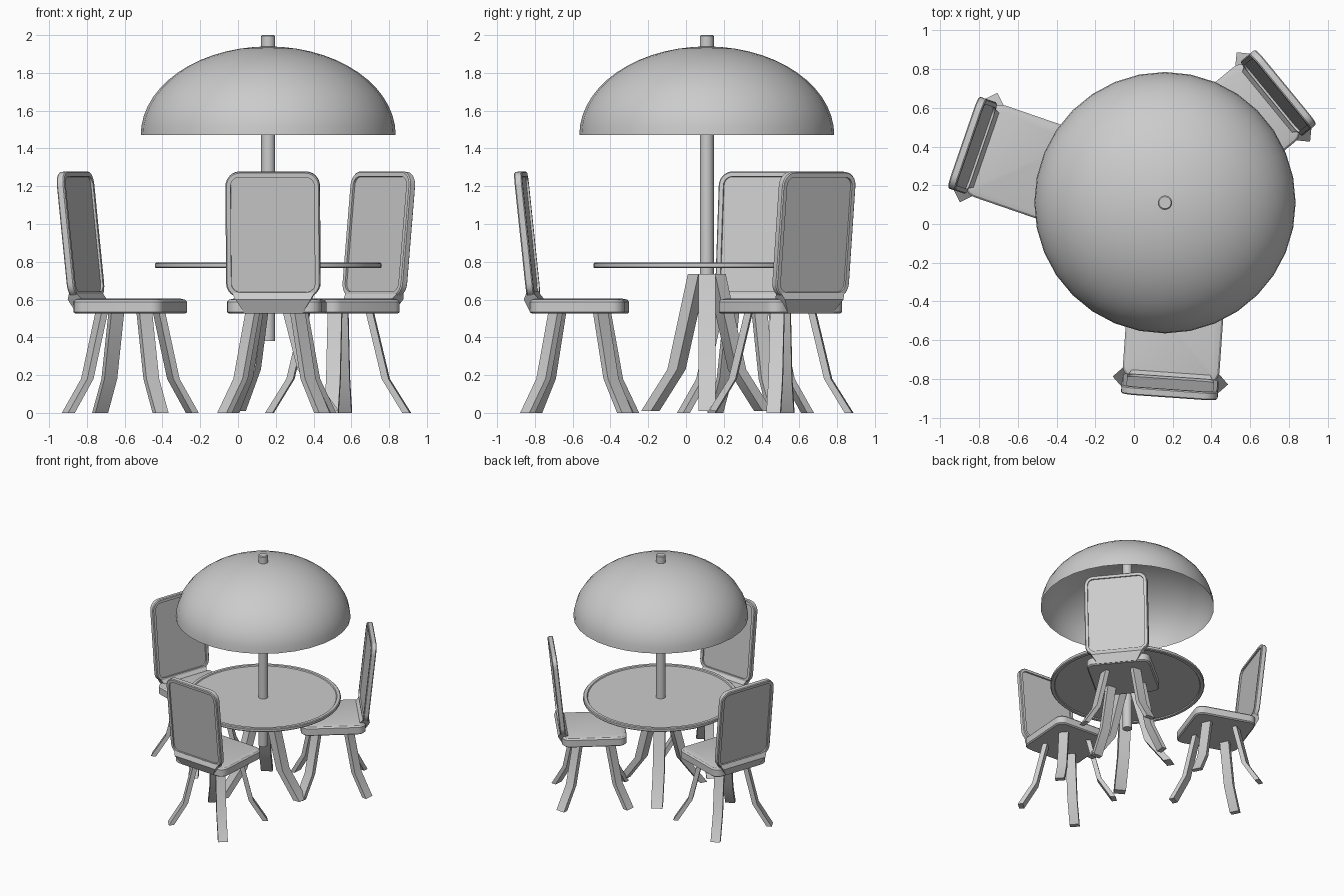
import bpy
import bmesh
from math import radians, sin, cos, tau
from mathutils import Matrix, Vector

cube = bpy.data.objects.get("Cube")
if cube:
    bpy.data.objects.remove(cube, do_unlink=True)


def loft(name, rings, caps=True, smooth_angle=32):
    """Skin a stack of equal-sized rings into one mesh."""
    bm = bmesh.new()
    loops = [[bm.verts.new(p) for p in ring] for ring in rings]
    n = len(loops[0])
    for a, b in zip(loops, loops[1:]):
        for i in range(n):
            j = (i + 1) % n
            bm.faces.new((a[i], a[j], b[j], b[i]))
    if caps:
        bm.faces.new(loops[0][::-1])
        bm.faces.new(loops[-1])
    bmesh.ops.recalc_face_normals(bm, faces=bm.faces)
    mesh = bpy.data.meshes.new(name)
    bm.to_mesh(mesh)
    bm.free()
    mesh.shade_smooth()
    mesh.set_sharp_from_angle(angle=radians(smooth_angle))
    return mesh


def place(name, mesh, matrix):
    obj = bpy.data.objects.new(name, mesh)
    bpy.context.collection.objects.link(obj)
    obj.matrix_world = matrix
    return obj


def circle(r, z, n):
    return [Vector((r * cos(tau * i / n), r * sin(tau * i / n), z)) for i in range(n)]


def lathe(name, profile, n, caps=True):
    return loft(name, [circle(r, z, n) for r, z in profile], caps)


def rounded_rect(hx, hy, r, inset, z, steps=6):
    """Rounded rectangle outline, shrunk evenly by inset."""
    pts = []
    for k, (sx, sy) in enumerate([(1, 1), (-1, 1), (-1, -1), (1, -1)]):
        for i in range(steps + 1):
            a = tau / 4 * (k + i / steps)
            pts.append(Vector((sx * (hx - r) + (r - inset) * cos(a),
                               sy * (hy - r) + (r - inset) * sin(a), z)))
    return pts


def slab(name, hx, hy, r, profile):
    return loft(name, [rounded_rect(hx, hy, r, i, z) for i, z in profile])


def box_ring(x0, x1, y0, y1, z):
    return [Vector(p) for p in ((x0, y0, z), (x1, y0, z), (x1, y1, z), (x0, y1, z))]


def strap_leg(name, stations, width):
    """Flat bent leg; stations are (inner radius, outer radius, height)."""
    return loft(name, [box_ring(a, b, -width / 2, width / 2, z) for a, b, z in stations])


def turn(degrees):
    return Matrix.Rotation(radians(degrees), 4, "Z")


# Table with parasol
centre = Matrix.Translation((0.16, 0.11, 0))
place("table_top", lathe("table_top", [
    (0.565, 0.774), (0.57, 0.766), (0.594, 0.766), (0.6, 0.772),
    (0.6, 0.79), (0.594, 0.796), (0.57, 0.796), (0.565, 0.788)], 48), centre)
place("parasol_pole", lathe("parasol_pole", [
    (0.037, 0.38), (0.037, 1.994), (0.031, 2.0)], 20), centre)

DOME_STEPS = 14
dome = [(0.675 * cos(tau / 4 * i / DOME_STEPS), 1.47 + 0.47 * sin(tau / 4 * i / DOME_STEPS))
        for i in range(DOME_STEPS)] + [(0.01, 1.94)]
place("parasol_canopy", lathe("parasol_canopy", dome, 32, caps=False), centre)

table_leg = strap_leg("table_leg", [
    (0.165 - 0.14, 0.09, 0.735), (0.155, 0.215, 0.23), (0.315, 0.375, 0.01)], 0.09)
for i in range(3):
    place(f"table_leg_{i + 1}", table_leg, centre @ turn(120 * i))

# Chair parts, facing +y
seat = slab("seat", 0.25, 0.25, 0.065, [
    (0.01, 0.525), (0, 0.533), (0, 0.588), (0.01, 0.599), (0.035, 0.605)])

RIM, THICK, DIP = 0.028, 0.042, 0.012
backrest = slab("backrest", 0.25, 0.334, 0.075, [
    (RIM, DIP), (RIM, 0), (0.006, 0), (0, 0.006),
    (0, THICK - 0.006), (0.006, THICK), (RIM, THICK), (RIM, THICK - DIP)])
back_pose = Matrix.Translation((0, -0.258, 0.947)) @ Matrix.Rotation(radians(96), 4, "X")

neck = loft("back_bracket", [
    box_ring(-w, w, y0, y1, z) for w, y0, y1, z in (
        (0.155, -0.25, -0.2, 0.53), (0.2, -0.282, -0.2, 0.6), (0.218, -0.268, -0.23, 0.635))])

chair_leg = strap_leg("chair_leg", [
    (0.15, 0.187, 0.535), (0.235, 0.272, 0.18), (0.345, 0.385, 0)], 0.075)

# Three chairs around the table
for side, x, y, angle in (("front", 0.205, -0.563, -4),
                          ("right", -0.57, 0.315, -109),
                          ("left", 0.53, 0.5, 129.4)):
    pose = Matrix.Translation((x, y, 0)) @ turn(angle)
    place(f"{side}_chair_seat", seat, pose)
    place(f"{side}_chair_backrest", backrest, pose @ back_pose)
    place(f"{side}_chair_back_bracket", neck, pose)
    for i in range(4):
        place(f"{side}_chair_leg_{i + 1}", chair_leg, pose @ turn(45 + 90 * i))
